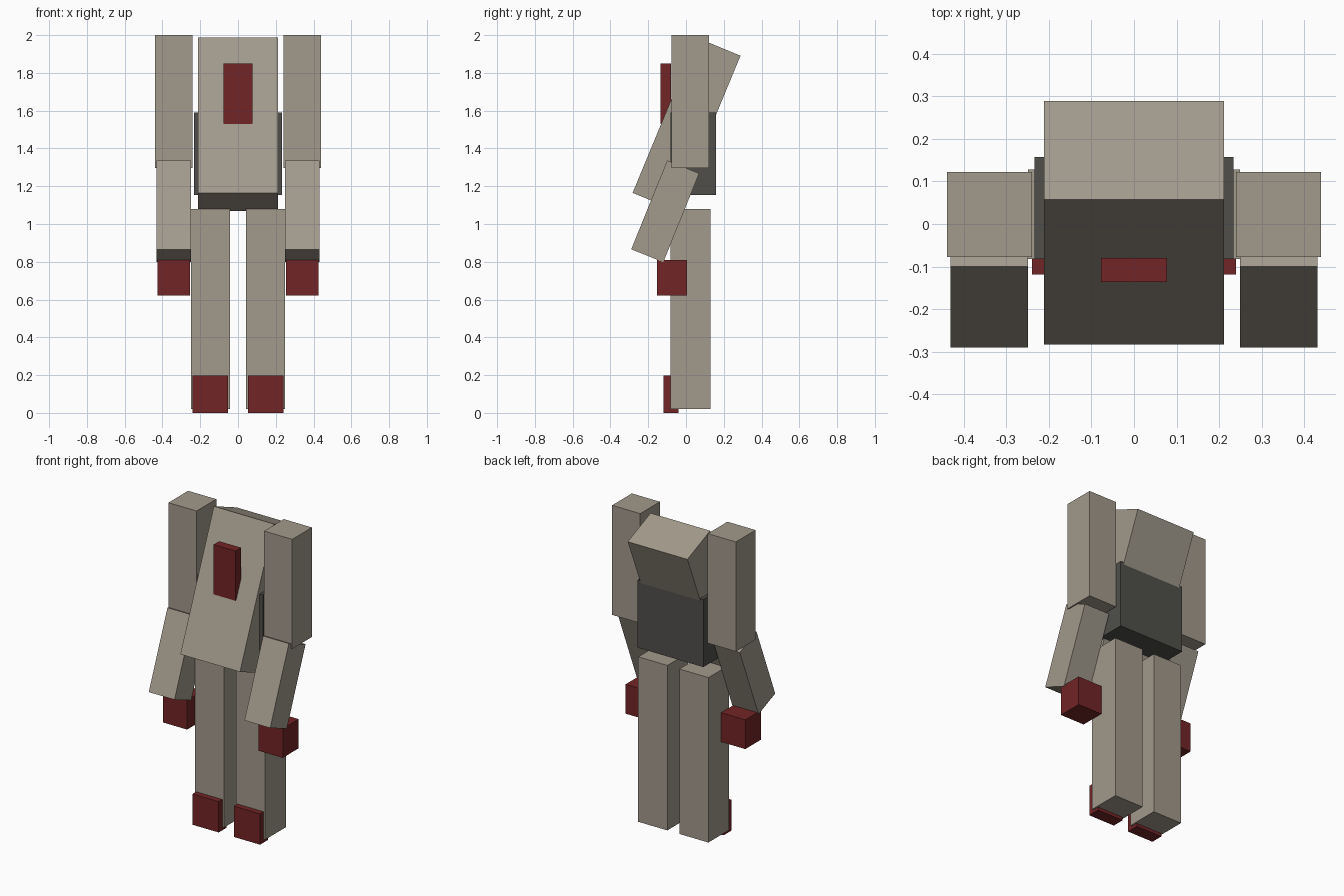
import bpy
import math
from mathutils import Matrix

cube = bpy.data.objects.get("Cube")
if cube:
    bpy.data.objects.remove(cube, do_unlink=True)


def make_material(name, rgb):
    mat = bpy.data.materials.new(name)
    color = (*rgb, 1.0)
    mat.use_nodes = True
    mat.diffuse_color = color
    bsdf = next(n for n in mat.node_tree.nodes if n.type == "BSDF_PRINCIPLED")
    bsdf.inputs["Base Color"].default_value = color
    bsdf.inputs["Roughness"].default_value = 0.9
    return mat


beige = make_material("warm_beige", (0.36, 0.32, 0.26))
red = make_material("dark_red", (0.17, 0.018, 0.019))
charcoal = make_material("charcoal", (0.08, 0.078, 0.07))


def block(name, center, size, mat, lean=0.0):
    """Box of the given size; lean tips its top towards the back."""
    bpy.ops.mesh.primitive_cube_add(size=1, location=center)
    obj = bpy.context.object
    obj.name = name
    obj.data.transform(Matrix.Diagonal((*size, 1.0)))
    obj.rotation_euler.x = -math.radians(lean)
    obj.data.materials.append(mat)
    return obj


# Leaning torso, the dark block behind it and the chest plate
block("torso", (0, 0.003, 1.528), (0.424, 0.25, 0.889), beige, 22.5)
block("rear_body", (0, 0.038, 1.372), (0.468, 0.24, 0.435), charcoal)
block("chest_plate", (0, -0.108, 1.69), (0.156, 0.056, 0.32), red)

# Limbs, mirrored left and right
for side, s in (("left", 1), ("right", -1)):
    block(side + "_upper_arm", (s * 0.34, 0.022, 1.648), (0.2, 0.2, 0.704), beige)
    block(side + "_forearm", (s * 0.34, -0.11, 1.067), (0.183, 0.183, 0.507), beige, 22)
    block(side + "_hand", (s * 0.34, -0.074, 0.715), (0.172, 0.16, 0.188), red)
    block(side + "_leg", (s * 0.146, 0.023, 0.55), (0.207, 0.211, 1.06), beige)
    block(side + "_foot", (s * 0.147, -0.079, 0.099), (0.186, 0.08, 0.198), red)
